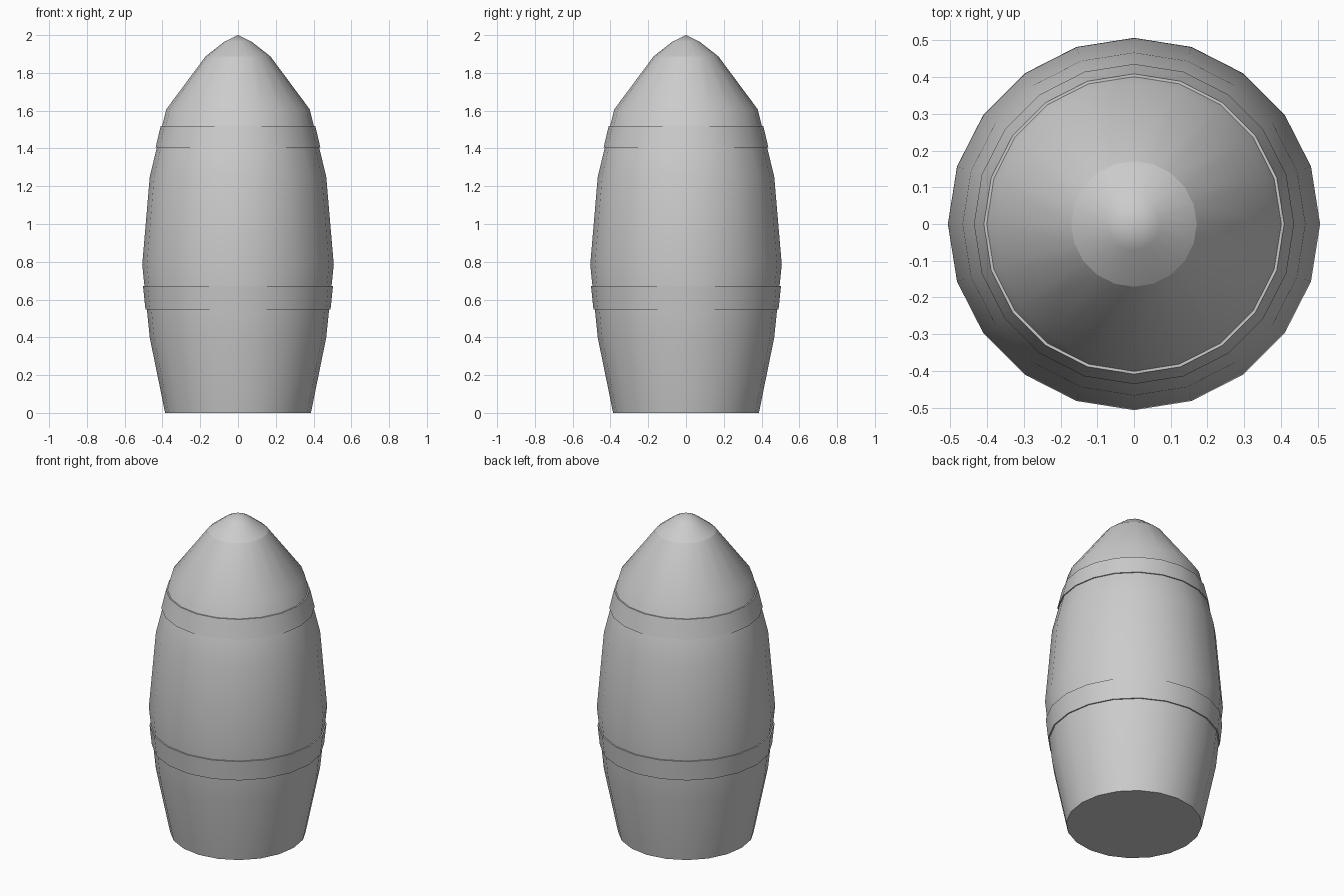
import bpy, bmesh, math

if "Cube" in bpy.data.objects:
    bpy.data.objects.remove(bpy.data.objects["Cube"])

SIDES = 20


def lathe(name, profile, closed=False):
    """Spin a (radius, height) profile round z; radius 0 becomes a single pole."""
    bm = bmesh.new()
    rings = []
    for r, z in profile:
        if r == 0:
            rings.append([bm.verts.new((0, 0, z))] * SIDES)
        else:
            rings.append([bm.verts.new((r * math.cos(2 * math.pi * i / SIDES),
                                        r * math.sin(2 * math.pi * i / SIDES), z))
                          for i in range(SIDES)])
    pairs = list(zip(rings, rings[1:]))
    if closed:
        pairs.append((rings[-1], rings[0]))
    for a, b in pairs:
        for i in range(SIDES):
            j = (i + 1) % SIDES
            bm.faces.new(dict.fromkeys((a[i], a[j], b[j], b[i])))
    if not closed and profile[0][0] > 0 and name == "hull":
        bm.faces.new(rings[0][::-1])
    bmesh.ops.recalc_face_normals(bm, faces=bm.faces)
    mesh = bpy.data.meshes.new(name)
    bm.to_mesh(mesh)
    bm.free()
    obj = bpy.data.objects.new(name, mesh)
    bpy.context.collection.objects.link(obj)
    bpy.ops.object.select_all(action='DESELECT')
    obj.select_set(True)
    bpy.context.view_layer.objects.active = obj
    bpy.ops.object.shade_smooth_by_angle(angle=math.radians(35))
    return obj


# Barrel-shaped hull with a flat base
lathe("hull", [(0.386, 0), (0.467, 0.398), (0.507, 0.785),
               (0.467, 1.252), (0.38, 1.607), (0.171, 1.888)])

# Rounded nose tip
lathe("nose_tip", [(0.171, 1.888), (0.072, 1.965), (0, 2.0)])


# Thin raised bands round the hull
def band(name, r0, z0, r1, z1, proud=0.008):
    lathe(name, [(r0 - 0.01, z0), (r0 + proud, z0),
                 (r1 + proud, z1), (r1 - 0.01, z1)], closed=True)


band("upper_band", 0.428, 1.406, 0.401, 1.52)
band("lower_band", 0.482, 0.548, 0.495, 0.672)
